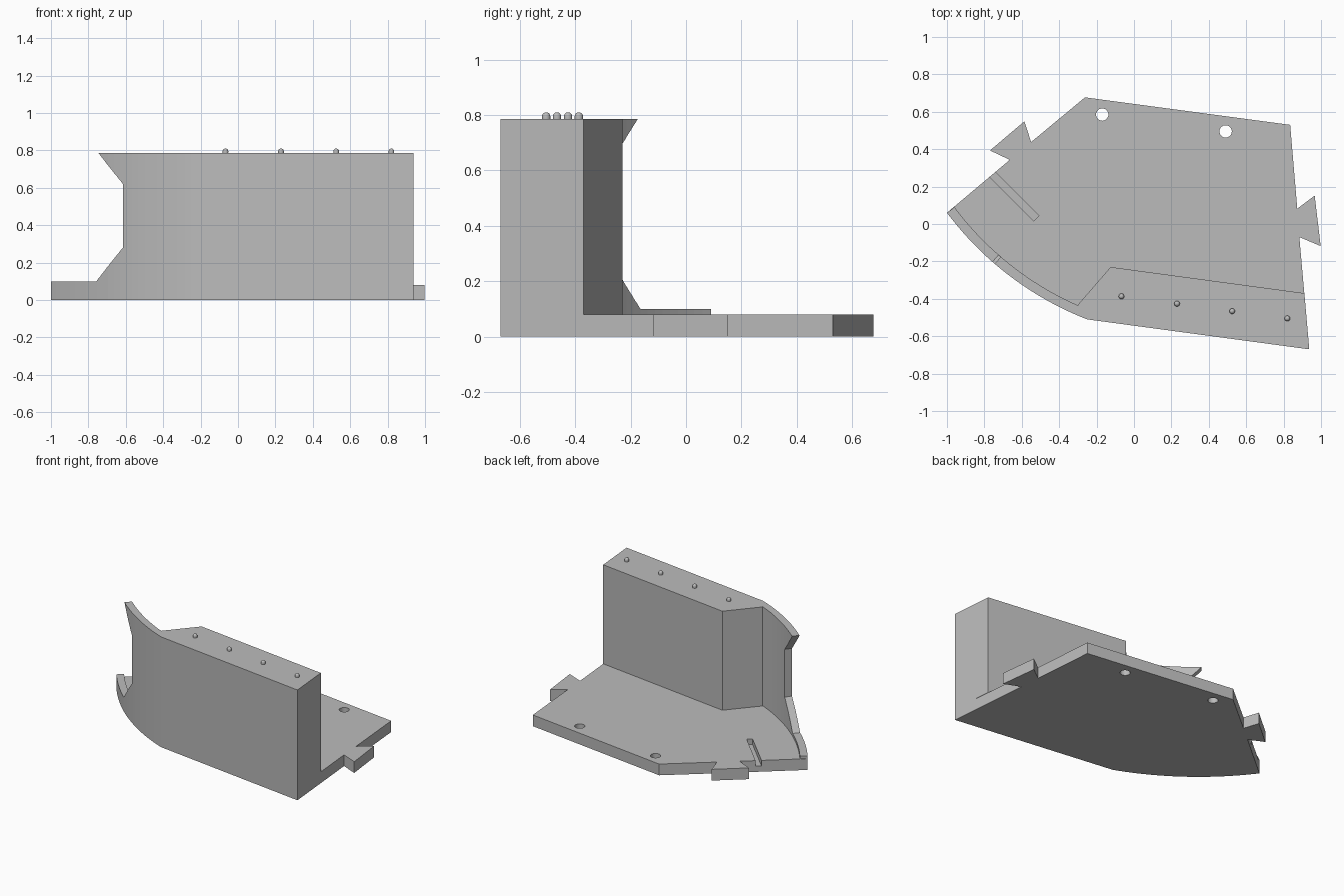
import bpy, bmesh
from math import acos, cos, sin, hypot
from mathutils import Vector

cube = bpy.data.objects.get("Cube")
if cube:
    bpy.data.objects.remove(cube, do_unlink=True)

GREY = (0.5, 0.5, 0.5, 1)
mat = bpy.data.materials.new("plain grey")
mat.use_nodes = True
mat.diffuse_color = GREY
mat.node_tree.nodes["Principled BSDF"].inputs["Base Color"].default_value = GREY

PLATE_TOP, TOP = 0.08, 0.785


def finish(name, bm):
    bmesh.ops.recalc_face_normals(bm, faces=bm.faces)
    mesh = bpy.data.meshes.new(name)
    bm.to_mesh(mesh)
    bm.free()
    mesh.materials.append(mat)
    obj = bpy.data.objects.new(name, mesh)
    bpy.context.collection.objects.link(obj)
    return obj


def prism(name, outline, z0, z1):
    """Upright prism over a flat outline."""
    bm = bmesh.new()
    face = bm.faces.new([bm.verts.new((x, y, z0)) for x, y in outline])
    new = bmesh.ops.extrude_face_region(bm, geom=[face])["geom"]
    verts = [v for v in new if isinstance(v, bmesh.types.BMVert)]
    bmesh.ops.translate(bm, verts=verts, vec=(0, 0, z1 - z0))
    return finish(name, bm)


def cut(target, cutter):
    cutter.hide_render = True
    mod = target.modifiers.new("cut", "BOOLEAN")
    mod.operation, mod.solver, mod.object = "DIFFERENCE", "EXACT", cutter
    bpy.context.view_layer.objects.active = target
    bpy.ops.object.modifier_apply(modifier=mod.name)
    bpy.data.objects.remove(cutter, do_unlink=True)


# Circular front curve, from the left tip to the start of the straight front
START, END, SAG = Vector((-1, 0.06)), Vector((-0.25, -0.51)), 0.066
chord = END - START
R = chord.length_squared / (8 * SAG) + SAG / 2
inward = Vector((-chord.y, chord.x)).normalized()
CENTRE = (START + END) / 2 + inward * (R - SAG)


def angle_at(x):
    return -acos((x - CENTRE.x) / R)


def on_arc(a, r=R):
    return (CENTRE.x + r * cos(a), CENTRE.y + r * sin(a))


def curved_slab(name, columns, r_out, r_in, steps):
    """Solid bent along the front curve; columns are (angle, low z, high z)."""
    bm = bmesh.new()
    rings = []
    for i, (c0, c1) in enumerate(zip(columns, columns[1:])):
        for k in range(0 if i == 0 else 1, steps + 1):
            a, lo, hi = (p + (q - p) * k / steps for p, q in zip(c0, c1))
            rings.append([bm.verts.new((*on_arc(a, r), z)) for r, z in
                          ((r_out, lo), (r_out, hi), (r_in, hi), (r_in, lo))])
    for p, q in zip(rings, rings[1:]):
        for j in range(4):
            bm.faces.new((p[j], p[j - 1], q[j - 1], q[j]))
    bm.faces.new(rings[0])
    bm.faces.new(rings[-1][::-1])
    return finish(name, bm)


# Base plate with a dovetail tab on each side
a0, a1 = angle_at(START.x), angle_at(END.x)
STEPS = 24
arc = [on_arc(a0 + (a1 - a0) * k / STEPS) for k in range(STEPS + 1)]
right_side = [(0.937, -0.67), (0.884, -0.07), (0.998, -0.118), (0.966, 0.152),
              (0.873, 0.082), (0.835, 0.53)]
left_side = [(-0.262, 0.677), (-0.55, 0.438), (-0.586, 0.549),
             (-0.77, 0.393), (-0.664, 0.343)]
plate = prism("base_plate", arc + right_side + left_side, 0, PLATE_TOP)

# Two through holes and a shallow slot in the plate
for x, y in ((-0.17, 0.585), (0.49, 0.495)):
    ring = [(x + 0.033 * cos(k * 0.19635), y + 0.033 * sin(k * 0.19635)) for k in range(32)]
    cut(plate, prism("hole_cutter", ring, -0.1, 0.2))
slot = [(-0.805, 0.286), (-0.535, 0.016), (-0.508, 0.043), (-0.778, 0.313)]
cut(plate, prism("slot_cutter", slot, 0.04, 0.2))

# Tall straight block along the front
prism("front_block", [tuple(END), (0.937, -0.67), (0.911, -0.37), (-0.125, -0.23),
                      (-0.3, -0.432)], PLATE_TOP, TOP)

# Curved wall, with a flared notch leaving a low lip towards the tip
wall = curved_slab("curved_wall", [(a0, PLATE_TOP, TOP), (a1, PLATE_TOP, TOP)],
                   R, R - 0.05, STEPS)
notch = [(a0 - 0.1, 0.1, 1.2), (angle_at(-0.757), 0.1, 0.8),
         (angle_at(-0.615), 0.28, 0.62)]
cut(wall, curved_slab("notch_cutter", notch, R + 0.1, R - 0.15, 6))

# Round-topped locating pins on the block
for i, (x, y) in enumerate(((-0.067, -0.387), (0.23, -0.426), (0.525, -0.466), (0.82, -0.505))):
    bm = bmesh.new()
    bmesh.ops.create_uvsphere(bm, u_segments=20, v_segments=12, radius=0.015)
    for v in bm.verts:
        v.co.z += 0.012 if v.co.z > -0.001 else -0.012
    bmesh.ops.translate(bm, verts=bm.verts, vec=(x, y, TOP - 0.002))
    pin = finish(f"pin_{i + 1}", bm)
    for p in pin.data.polygons:
        p.use_smooth = True
